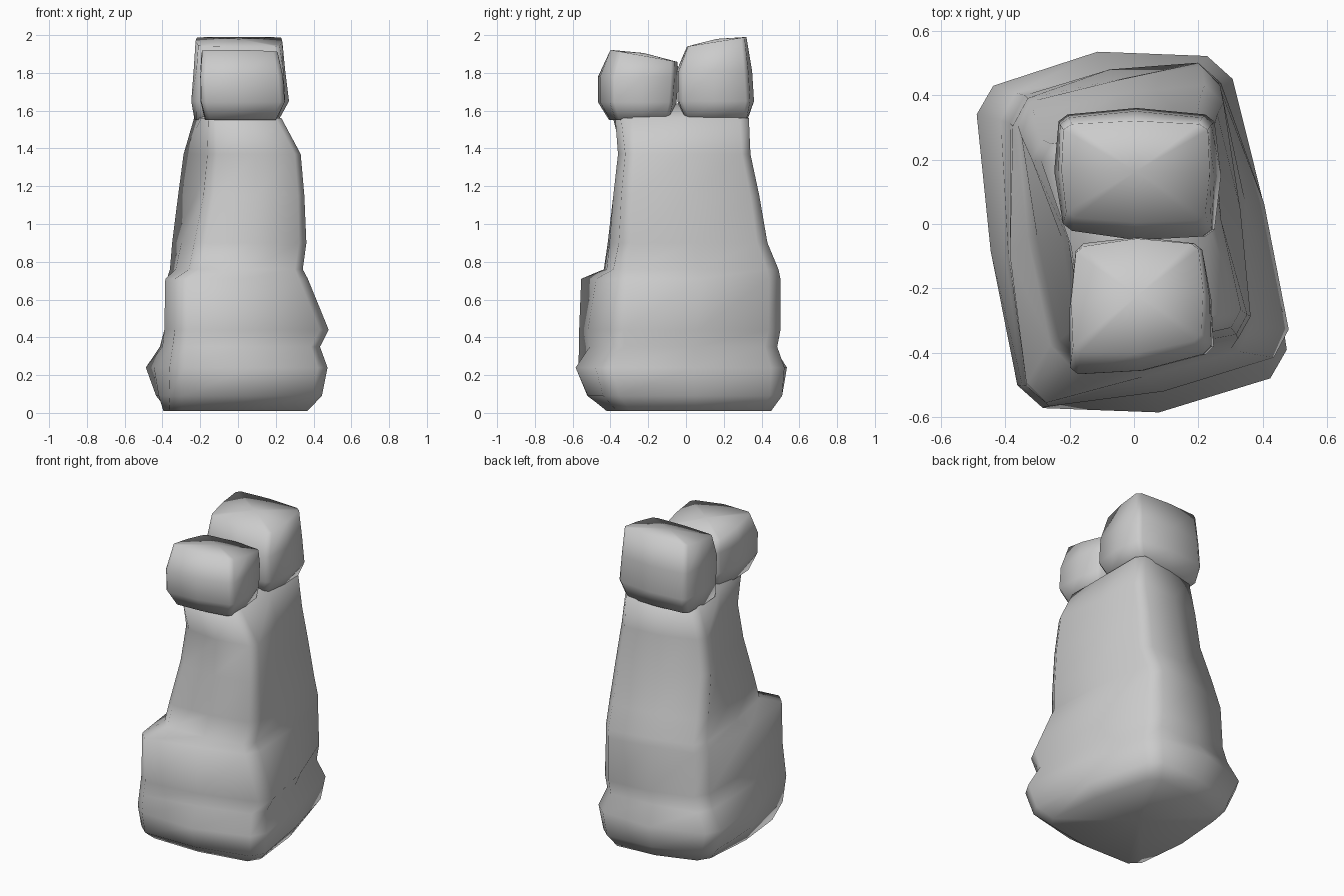
import bpy, bmesh
from mathutils import Vector


def ring(z, corners, bulges, cut, tilt):
    """Four corners (front-left, front-right, back-right, back-left) -> 12 point chamfered loop."""
    c = [Vector((corners[i], corners[i + 1], z)) for i in (0, 2, 4, 6)]
    pts = []
    for i in range(4):
        a, b = c[i], c[(i + 1) % 4]
        d = b - a
        # even sides are front/back, odd sides are right/left
        out = Vector((d.y, -d.x, 0)).normalized() * bulges[i % 2]
        pts += [a + d * cut, (a + b) / 2 + out, b - d * cut]
    ymid = sum(v.y for v in c) / 4
    for p in pts:
        p.z += tilt * (p.y - ymid)
    return pts


def loft(name, rings, cut=0.08, top_tilt=0.0, dome=0.0):
    bm = bmesh.new()
    loops = []
    for z, c, b in rings:
        tilt = top_tilt if z == rings[-1][0] else 0
        loops.append([bm.verts.new(p) for p in ring(z, c, b, cut, tilt)])
    for lo, hi in zip(loops, loops[1:]):
        for i in range(12):
            j = (i + 1) % 12
            bm.faces.new((lo[i], lo[j], hi[j], hi[i]))
    # shallow fans close the ends
    for loop, lift in ((loops[0], 0), (loops[-1], dome)):
        mid = bm.verts.new(sum((v.co for v in loop), Vector()) / 12 + Vector((0, 0, lift)))
        for i in range(12):
            bm.faces.new((loop[i], loop[(i + 1) % 12], mid))
    bmesh.ops.recalc_face_normals(bm, faces=bm.faces)
    me = bpy.data.meshes.new(name)
    bm.to_mesh(me)
    bm.free()
    ob = bpy.data.objects.new(name, me)
    bpy.context.collection.objects.link(ob)
    for p in me.polygons:
        p.use_smooth = True
    return ob


# lumpy pedestal, swollen middle and tapering trunk as one skin
loft("body", [
    (0.01, (-.36, -.42, .38, -.36, .22, .46, -.37, .34), (.03, .03)),
    (0.09, (-.36, -.53, .46, -.43, .26, .52, -.44, .38), (.04, .02)),
    (0.24, (-.35, -.58, .49, -.47, .29, .53, -.50, .42), (.06, .02)),
    (0.35, (-.34, -.58, .45, -.40, .25, .49, -.42, .40), (.02, .02)),
    (0.44, (-.33, -.58, .50, -.40, .25, .51, -.39, .39), (.03, .03)),
    (0.71, (-.33, -.57, .38, -.38, .25, .51, -.38, .38), (.00, .03)),
    (0.76, (-.25, -.44, .35, -.38, .26, .50, -.37, .37), (.01, .02)),
    (0.90, (-.22, -.42, .37, -.35, .27, .44, -.36, .33), (.02, .01)),
    (1.15, (-.17, -.37, .36, -.34, .25, .40, -.33, .25), (.03, -.03)),
    (1.37, (-.15, -.34, .34, -.32, .24, .35, -.30, .24), (.03, -.02)),
    (1.56, (-.15, -.39, .23, -.34, .23, .34, -.24, .25), (.01, .00)),
], dome=0.08)

# front head block, crown falling towards the back
loft("front_head", [
    (1.55, (-.17, -.41, .20, -.37, .20, -.09, -.16, -.08), (.01, .01)),
    (1.645, (-.195, -.47, .25, -.40, .21, -.07, -.18, -.07), (.02, .01)),
    (1.78, (-.20, -.47, .24, -.40, .21, -.06, -.18, -.06), (.02, .01)),
    (1.89, (-.19, -.40, .21, -.36, .20, -.06, -.18, -.07), (.02, .01)),
], cut=0.06, top_tilt=-0.18, dome=0.015)

# back head block, taller and wider, crown rising towards the back
loft("back_head", [
    (1.55, (-.22, .00, .20, .00, .21, .32, -.22, .31), (.01, .01)),
    (1.65, (-.22, -.01, .25, -.04, .25, .34, -.235, .34), (.02, .02)),
    (1.81, (-.22, -.02, .24, -.04, .24, .33, -.23, .33), (.02, .01)),
    (1.965, (-.21, .02, .22, .01, .23, .31, -.22, .31), (.01, .01)),
], cut=0.06, top_tilt=0.16, dome=0.015)
